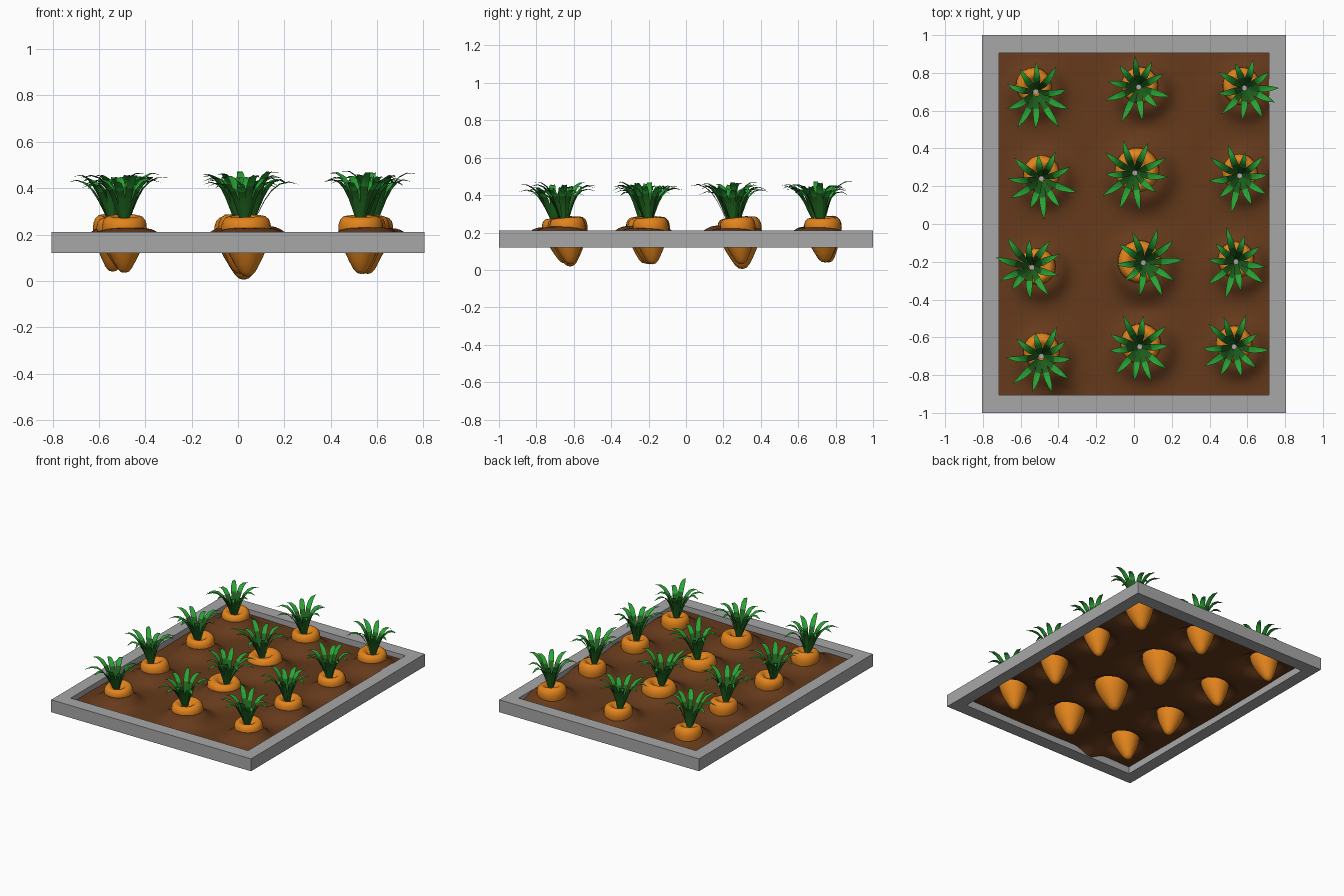
import bpy, bmesh, math, random
from mathutils import Vector, Matrix

if "Cube" in bpy.data.objects:
    bpy.data.objects.remove(bpy.data.objects["Cube"])

random.seed(4)

def mat(name, col):
    m = bpy.data.materials.new(name)
    m.diffuse_color = (*col, 1)
    m.use_nodes = True
    m.node_tree.nodes["Principled BSDF"].inputs["Base Color"].default_value = m.diffuse_color
    return m

GREY = mat("grey frame", (0.39, 0.39, 0.39))
SOIL = mat("brown soil", (0.13, 0.042, 0.011))
ORANGE = mat("carrot orange", (0.76, 0.23, 0.012))
GREEN = mat("leaf green", (0.022, 0.36, 0.035))
DARK = mat("dark leaf green", (0.014, 0.13, 0.014))

def finish(bm, name, mats, smooth=True):
    me = bpy.data.meshes.new(name)
    bm.to_mesh(me)
    bm.free()
    for m in mats:
        me.materials.append(m)
    for p in me.polygons:
        p.use_smooth = smooth
    ob = bpy.data.objects.new(name, me)
    bpy.context.collection.objects.link(ob)
    return ob

# carrot centre, tuft centre, girth, tip height
CARROTS = [(-0.53, 0.73, -0.52, 0.70, 0.90, 0.04), (0.03, 0.735, 0.025, 0.725, 0.92, 0.04),
           (0.57, 0.73, 0.585, 0.72, 0.95, 0.04), (-0.49, 0.265, -0.49, 0.24, 0.92, 0.035),
           (0.015, 0.285, 0.005, 0.27, 1.12, 0.005), (0.56, 0.275, 0.56, 0.255, 0.90, 0.03),
           (-0.515, -0.225, -0.54, -0.23, 0.92, 0.035), (0.03, -0.20, 0.05, -0.205, 1.08, 0.03),
           (0.54, -0.19, 0.54, -0.20, 0.92, 0.03), (-0.49, -0.675, -0.49, -0.70, 0.92, 0.035),
           (0.035, -0.635, 0.03, -0.65, 1.02, 0.018), (0.53, -0.635, 0.53, -0.65, 0.92, 0.03)]

# frame: rectangular ring
bm = bmesh.new()
def rect(x, y, z):
    return [bm.verts.new((sx * x, sy * y, z)) for sx, sy in ((-1, -1), (1, -1), (1, 1), (-1, 1))]
loops = [rect(0.805, 1, 0.12), rect(0.805, 1, 0.21), rect(0.715, 0.905, 0.21), rect(0.715, 0.905, 0.12)]
for a, b in zip(loops, loops[1:] + loops[:1]):
    for i in range(4):
        j = (i + 1) % 4
        bm.faces.new((a[i], a[j], b[j], b[i]))
finish(bm, "planter_frame", [GREY], False)

# soil sheet with a mound round every carrot and one dip at the front edge
bm = bmesh.new()
bmesh.ops.create_grid(bm, x_segments=80, y_segments=100, size=1)
for v in bm.verts:
    x, y = v.co.x * 0.717, v.co.y * 0.907
    z = 0.168 + 0.005 * math.sin(5 * x + 1) * math.cos(4 * y)
    z -= 0.05 * math.exp(-((x + 0.37) ** 2 + (y + 0.92) ** 2) / 0.006)
    m = 0
    for k, (cx, cy, _, _, g, _) in enumerate(CARROTS):
        d = math.hypot(x - cx - 0.02, y - cy + 0.03)
        m = max(m, (0.06 + 0.006 * math.sin(k * 2)) / (1 + (d / (0.15 * g)) ** 7))
    v.co = (x, y, z + m)
finish(bm, "soil", [SOIL])

# carrot root: lathed profile (radius, height)
ROOT = [(0.0, 0.0), (0.018, 0.005), (0.034, 0.022), (0.054, 0.06), (0.077, 0.11), (0.091, 0.15),
        (0.101, 0.19), (0.105, 0.215), (0.104, 0.24), (0.097, 0.262), (0.084, 0.276),
        (0.068, 0.28), (0.048, 0.27), (0.03, 0.25), (0.0, 0.245)]

def carrot(cx, cy, scale, lean, base):
    bm = bmesh.new()
    n, rings = 24, []
    for r, z in ROOT:
        ox, oy = lean[0] * (z - 0.24), lean[1] * (z - 0.24)
        pts = [(0, 0)] if r == 0 else [(r * scale * math.cos(i * math.tau / n),
                                        r * scale * math.sin(i * math.tau / n)) for i in range(n)]
        rings.append([bm.verts.new((cx + ox + px, cy + oy + py, base + z * (0.28 - base) / 0.28
                                    - lean[0] * px - lean[1] * py)) for px, py in pts])
    for a, b in zip(rings, rings[1:]):
        for i in range(n):
            j = (i + 1) % n
            if len(a) == 1:
                bm.faces.new((a[0], b[j], b[i]))
            elif len(b) == 1:
                bm.faces.new((a[i], a[j], b[0]))
            else:
                bm.faces.new((a[i], a[j], b[j], b[i]))
    bmesh.ops.recalc_face_normals(bm, faces=bm.faces)
    finish(bm, "carrot_root", [ORANGE])

# leaf arc (outward, up, half width), creased along its middle
LEAF = [(0.015, 0.0, 0.010), (0.033, 0.05, 0.013), (0.052, 0.10, 0.016), (0.075, 0.145, 0.018),
        (0.105, 0.18, 0.017), (0.14, 0.20, 0.012), (0.18, 0.205, 0.001)]

def leaf(bm, ang, reach, rise, droop):
    rot = Matrix.Rotation(ang, 3, 'Z')
    rows = []
    for k, (r, z, w) in enumerate(LEAF):
        z = z * rise - droop * (k / 6) ** 3
        rows.append([bm.verts.new(rot @ Vector((r * reach, s * w, z + 0.3 * abs(s) * w)))
                     for s in (-1, 0, 1)])
    for k, (a, b) in enumerate(zip(rows, rows[1:])):
        for i in (0, 1):
            f = bm.faces.new((a[i], b[i], b[i + 1], a[i + 1]))
            f.material_index = 1 if k < 3 else 0

def tuft(x, y, turn, lean):
    bm = bmesh.new()
    for i in range(10):
        leaf(bm, turn + i * math.tau / 10 + random.uniform(-0.1, 0.1),
             random.uniform(0.8, 1.1), random.uniform(0.95, 1.12), random.uniform(0.0, 0.05))
    for v in bm.verts:      # tuft leans away from the carrot's centre
        v.co += Vector((x + lean[0] * v.co.z * 5, y + lean[1] * v.co.z * 5, 0.25))
    finish(bm, "carrot_leaves", [GREEN, DARK])
    # small grey stalk in the heart of the tuft
    bm = bmesh.new()
    bmesh.ops.create_cone(bm, cap_ends=True, segments=10, radius1=0.015, radius2=0.015, depth=0.07,
                          matrix=Matrix.Translation((x, y, 0.275)))
    finish(bm, "stalk", [GREY], False)

for cx, cy, tx, ty, girth, tip in CARROTS:
    lean = (tx - cx, ty - cy)
    carrot(cx, cy, girth, (lean[0] * 5, lean[1] * 5), tip)
    tuft(tx, ty, -1.4 + random.uniform(-0.3, 0.3), lean)
